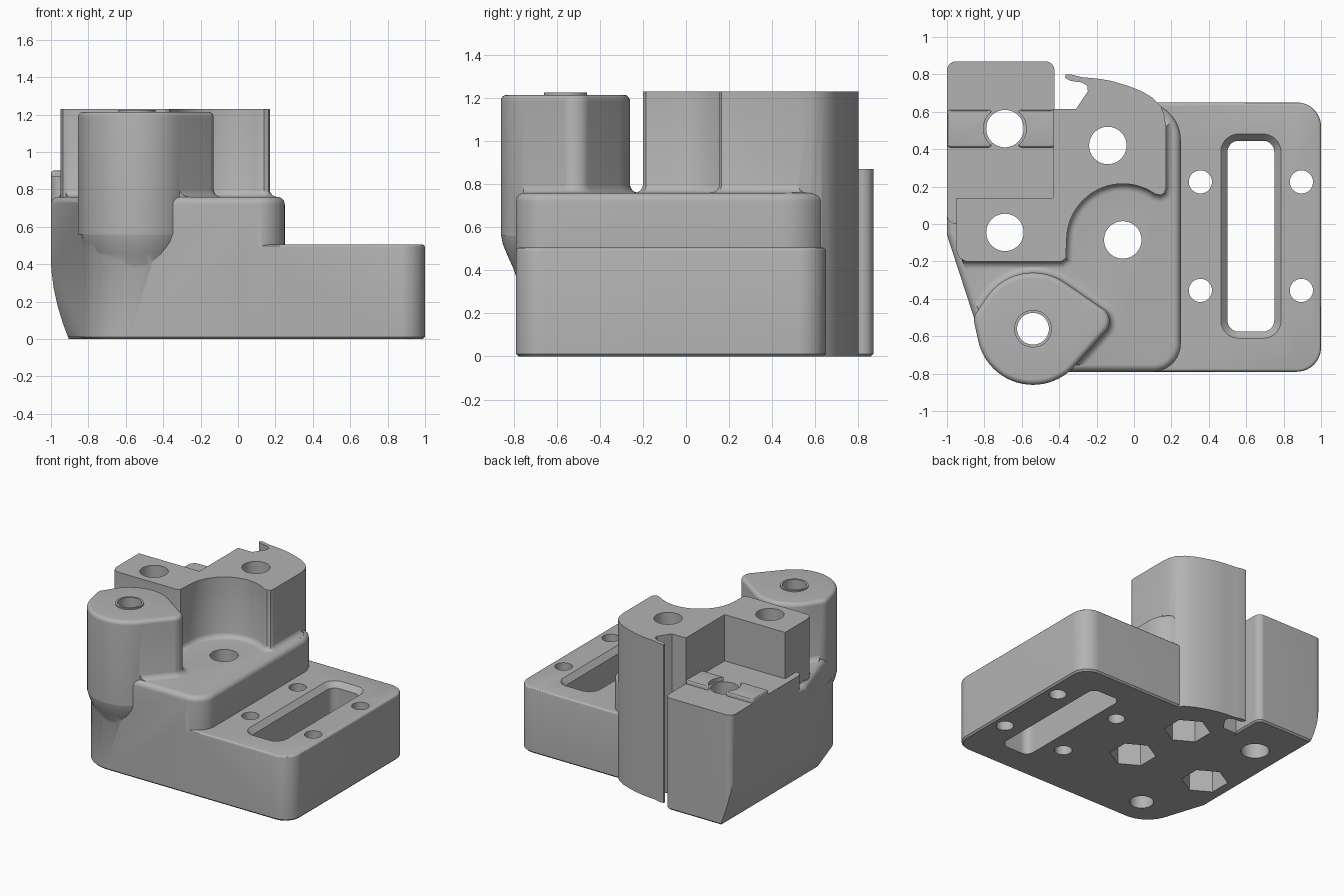
import bpy, bmesh
from math import sin, cos, pi, radians
from mathutils import Vector
from mathutils.geometry import convex_hull_2d

if "Cube" in bpy.data.objects:
    bpy.data.objects.remove(bpy.data.objects["Cube"])

grey = bpy.data.materials.new("plain_grey")
grey.use_nodes = True
colour = (0.45, 0.45, 0.45, 1)
grey.diffuse_color = colour
grey.node_tree.nodes["Principled BSDF"].inputs["Base Color"].default_value = colour


def circle(x, y, r, n=64, turn=0.0):
    return [Vector((x + r * cos(turn + 2 * pi * i / n), y + r * sin(turn + 2 * pi * i / n)))
            for i in range(n)]


def hull(*circles):
    """Rounded convex outline wrapped round several circles."""
    pts = [p for c in circles for p in circle(*c)]
    return [pts[i] for i in convex_hull_2d(pts)]


def box(x0, x1, y0, y1, r):
    return hull(*[(x, y, r) for x in (x0 + r, x1 - r) for y in (y0 + r, y1 - r)])


def offset(pts, d):
    out = []
    for i, p in enumerate(pts):
        a, b = (p - pts[i - 1]).normalized(), (pts[(i + 1) % len(pts)] - p).normalized()
        na, nb = Vector((a.y, -a.x)), Vector((b.y, -b.x))
        out.append(p + (na + nb) * d / max(1 + na.dot(nb), 0.3))
    return out


def prism(name, pts, rings):
    """Stack copies of an outline; each ring is (height, outward offset)."""
    pts = [Vector(p) for p in pts]
    area = sum(pts[i - 1].x * p.y - p.x * pts[i - 1].y for i, p in enumerate(pts))
    if area < 0:
        pts.reverse()
    bm = bmesh.new()
    layers = [[bm.verts.new((p.x, p.y, z)) for p in offset(pts, d)] for z, d in rings]
    bm.faces.new(layers[0][::-1])
    bm.faces.new(layers[-1])
    for lo, hi in zip(layers, layers[1:]):
        for i in range(len(pts)):
            bm.faces.new((lo[i - 1], lo[i], hi[i], hi[i - 1]))
    me = bpy.data.meshes.new(name)
    bm.to_mesh(me)
    bm.free()
    me.materials.append(grey)
    ob = bpy.data.objects.new(name, me)
    bpy.context.collection.objects.link(ob)
    return ob


def combine(target, other, operation):
    mod = target.modifiers.new("join", 'BOOLEAN')
    mod.operation, mod.solver, mod.object = operation, 'EXACT', other
    bpy.context.view_layer.objects.active = target
    bpy.ops.object.modifier_apply(modifier=mod.name)
    bpy.data.objects.remove(other)


def rounded_top(h, r, steps=6):
    arc = [k * pi / 2 / steps for k in range(steps + 1)]
    return [(h - r + r * sin(a), -r * (1 - cos(a))) for a in arc]


def flared_foot(z, r, steps=6):
    arc = [k * pi / 2 / steps for k in range(steps)]
    return [(z - 0.03, r)] + [(z + r * (1 - cos(a)), r * (1 - sin(a))) for a in arc] + [(z + r, -0.002)]


chamfer = [(0, -0.012), (0.012, 0)]

# Main body with rounded upper edge
body_shape = hull((-0.58, -0.54, 0.25), (0.1, -0.64, 0.15), (0.05, 0.45, 0.2),
                  (-0.95, -0.05, 0.05), (-0.95, 0.5, 0.05))
body = prism("bracket_body", body_shape, chamfer + rounded_top(0.76, 0.04))

# Low slotted plate and rear ledge
plate = prism("slotted_plate", box(-0.1, 1, -0.79, 0.65, 0.13), chamfer + rounded_top(0.505, 0.015, 3))
ledge = prism("rear_ledge", box(-1, -0.425, 0.0, 0.87, 0.05), chamfer + [(0.87, 0)])

# Tall block with a scooped front and a thin hooked fin at the rear
scoop = [(-0.06 + 0.3 * cos(radians(a)), -0.085 + 0.3 * sin(radians(a))) for a in range(180, 54, -5)]
front = [(-0.95, -0.14), (-0.935, -0.18), (-0.9, -0.2), (-0.39, -0.2), (-0.365, -0.185)] + scoop + \
        [(0.14, 0.155), (0.162, 0.165), (0.17, 0.19), (0.17, 0.52)]
rear = [(0.163, 0.58), (0.145, 0.63), (0.1, 0.675), (0.04, 0.71), (-0.03, 0.738), (-0.12, 0.765),
        (-0.2, 0.778), (-0.28, 0.785), (-0.34, 0.8), (-0.365, 0.798), (-0.368, 0.782), (-0.34, 0.765),
        (-0.28, 0.757), (-0.25, 0.74), (-0.247, 0.71), (-0.31, 0.615), (-0.43, 0.615),
        (-0.43, 0.14), (-0.95, 0.14)]
tall = prism("tall_block", front + rear, [(0, 0), (1.23, 0)])

# Corner post and the bulge that carries it
post_shape = hull((-0.54, -0.56, 0.3), (-0.78, -0.515, 0.075), (-0.21, -0.52, 0.08))
post = prism("corner_post", post_shape, [(0.56, 0)] + rounded_top(1.215, 0.03))
bulge = prism("post_bulge", circle(-0.54, -0.56, 0.3),
              [(0.3, -0.09), (0.34, -0.08), (0.4, -0.062), (0.46, -0.035), (0.52, -0.01), (0.57, 0), (0.6, 0)])
insert = prism("post_insert", circle(-0.54, -0.56, 0.1), [(1.0, 0), (1.225, 0)])

# Fillets at the feet of the tall parts, kept within the body top
feet = []
for name, shape in (("post_foot", post_shape), ("tall_foot", front + [(0.0, 0.52), (-0.9, 0.0)])):
    foot = prism(name, shape, flared_foot(0.76, 0.04))
    combine(foot, prism("foot_limit", body_shape, [(0.6, -0.035), (1, -0.035)]), 'INTERSECT')
    feet.append(foot)

# Raised pads either side of the ledge hole
pads = [prism("ledge_pad", box(x0, x1, 0.41, 0.61, 0.02), [(0.8, 0)] + rounded_top(0.9, 0.012, 3))
        for x0, x1 in ((-1, -0.76), (-0.62, -0.42))]

for part in [plate, ledge, tall, bulge, post, insert] + feet + pads:
    combine(body, part, 'UNION')

# Undercut along the left side
undercut = prism("left_undercut", [(-1.2, -0.1), (-0.87, -0.1), (-0.905, 0), (-0.935, 0.08), (-0.963, 0.17),
                                   (-0.985, 0.27), (-0.997, 0.36), (-1.001, 0.43), (-1.2, 0.43)],
                 [(-1.2, 0), (1.2, 0)])
undercut.rotation_euler.x = pi / 2
bpy.context.view_layer.update()
cutters = [undercut]

# Bolt holes, nut pockets and the long slot
through = [(-0.1, 0), (1.5, 0)]
nut_holes = [(-0.14, 0.42), (-0.06, -0.085), (-0.69, -0.045)]
for x, y in nut_holes:
    cutters.append(prism("bolt_hole", circle(x, y, 0.1), through))
    cutters.append(prism("nut_pocket", circle(x, y, 0.165, 6, pi / 6), [(-0.1, 0), (0.35, 0)]))
cutters.append(prism("ledge_hole", circle(-0.69, 0.51, 0.1), through))
cutters.append(prism("pad_relief", circle(-0.69, 0.51, 0.115), [(0.871, 0), (1.1, 0)]))
cutters.append(prism("post_hole", circle(-0.54, -0.56, 0.085), through))
for x in (0.355, 0.895):
    for y in (-0.355, 0.225):
        cutters.append(prism("plate_hole", circle(x, y, 0.062, 40), through))
cutters.append(prism("plate_slot", box(0.5, 0.75, -0.575, 0.445, 0.06),
                     [(-0.1, 0), (0.465, 0), (0.505, 0.036), (0.6, 0.036)]))
for cutter in cutters:
    combine(body, cutter, 'DIFFERENCE')

bpy.ops.object.select_all(action='DESELECT')
body.select_set(True)
bpy.context.view_layer.objects.active = body
bpy.ops.object.shade_smooth_by_angle(angle=radians(30))
